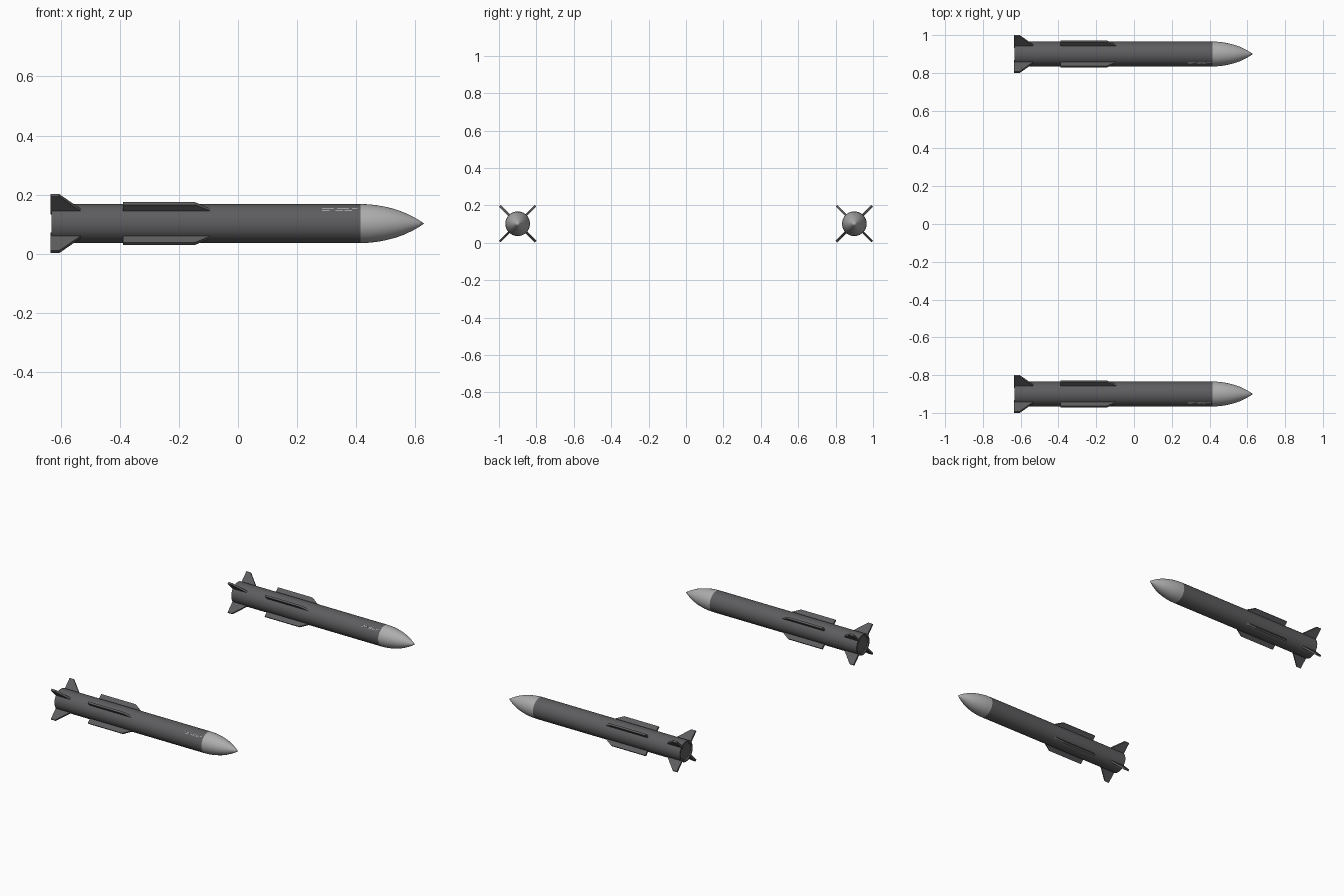
import bpy, bmesh, math
from mathutils import Matrix, Vector

if "Cube" in bpy.data.objects:
    bpy.data.objects.remove(bpy.data.objects["Cube"])

AXIS_Z, R, SEG = 0.102, 0.066, 40


def material(name, rgb):
    m = bpy.data.materials.new(name)
    m.diffuse_color = (*rgb, 1)
    m.use_nodes = True
    m.node_tree.nodes["Principled BSDF"].inputs["Base Color"].default_value = m.diffuse_color
    return m


DARK = material("dark grey", (0.11, 0.11, 0.115))
LIGHT = material("light grey", (0.42, 0.42, 0.42))
WHITE = material("marking white", (0.75, 0.75, 0.75))


def make(name, bm, mat, y, smooth=False):
    bmesh.ops.remove_doubles(bm, verts=bm.verts, dist=1e-6)
    bmesh.ops.recalc_face_normals(bm, faces=bm.faces)
    me = bpy.data.meshes.new(name)
    bm.to_mesh(me)
    bm.free()
    me.materials.append(mat)
    ob = bpy.data.objects.new(name, me)
    ob.location = (0, y, AXIS_Z)
    bpy.context.collection.objects.link(ob)
    if smooth:
        bpy.ops.object.select_all(action='DESELECT')
        ob.select_set(True)
        bpy.context.view_layer.objects.active = ob
        bpy.ops.object.shade_smooth_by_angle(angle=math.radians(35))
    return ob


def lathe(profile):
    """Spin (x, radius) points around the x axis."""
    bm = bmesh.new()
    vs = [bm.verts.new((x, 0, r)) for x, r in profile]
    es = [bm.edges.new(p) for p in zip(vs, vs[1:])]
    bmesh.ops.spin(bm, geom=vs + es, cent=(0, 0, 0), axis=(1, 0, 0),
                   angle=math.tau, steps=SEG, use_merge=True)
    return bm


def four_fins(outline, t):
    """Extrude an (x, radius) outline and repeat it on the four diagonals."""
    bm = bmesh.new()
    for k in range(4):
        rot = Matrix.Rotation(math.radians(45 + 90 * k), 4, 'X')
        a = [bm.verts.new(rot @ Vector((x, -t / 2, r))) for x, r in outline]
        b = [bm.verts.new(rot @ Vector((x, t / 2, r))) for x, r in outline]
        bm.faces.new(a)
        bm.faces.new(b[::-1])
        n = len(a)
        for i in range(n):
            j = (i + 1) % n
            bm.faces.new((a[i], b[i], b[j], a[j]))
    return bm


def markings():
    """Thin dashes on the upper front shoulder."""
    bm = bmesh.new()
    for ang, spans in ((47, ((0.285, 0.31), (0.33, 0.355), (0.36, 0.385))),
                       (41, ((0.285, 0.325), (0.335, 0.375), (0.385, 0.405)))):
        rot = Matrix.Rotation(math.radians(ang), 4, 'X')
        for x0, x1 in spans:
            m = (rot @ Matrix.Translation(((x0 + x1) / 2, 0, R))
                 @ Matrix.Diagonal((x1 - x0, 0.002, 0.001, 1)))
            bmesh.ops.create_cube(bm, size=1, matrix=m)
    return bm


for side, y in (("near", -0.9), ("far", 0.9)):
    # body tube with a shallow nozzle recess
    make(side + "_body", lathe([(-0.625, 0), (-0.625, 0.054), (-0.632, 0.058),
                                (-0.632, R), (0.415, R)]), DARK, y, True)
    # ogive nose
    make(side + "_nose", lathe([(0.415, R), (0.44, 0.0652), (0.47, 0.062),
                                (0.50, 0.0565), (0.53, 0.049), (0.56, 0.0385),
                                (0.59, 0.0245), (0.612, 0.012), (0.63, 0)]),
         LIGHT, y, True)
    # tail fins and mid-body strakes
    make(side + "_tail_fins", four_fins([(-0.634, 0.05), (-0.634, 0.1354),
                                         (-0.605, 0.1354), (-0.53, 0.062),
                                         (-0.53, 0.05)], 0.012), DARK, y)
    make(side + "_mid_wings", four_fins([(-0.39, 0.05), (-0.39, 0.096),
                                         (-0.145, 0.096), (-0.09, 0.064),
                                         (-0.09, 0.05)], 0.012), DARK, y)
    make(side + "_markings", markings(), WHITE, y)
